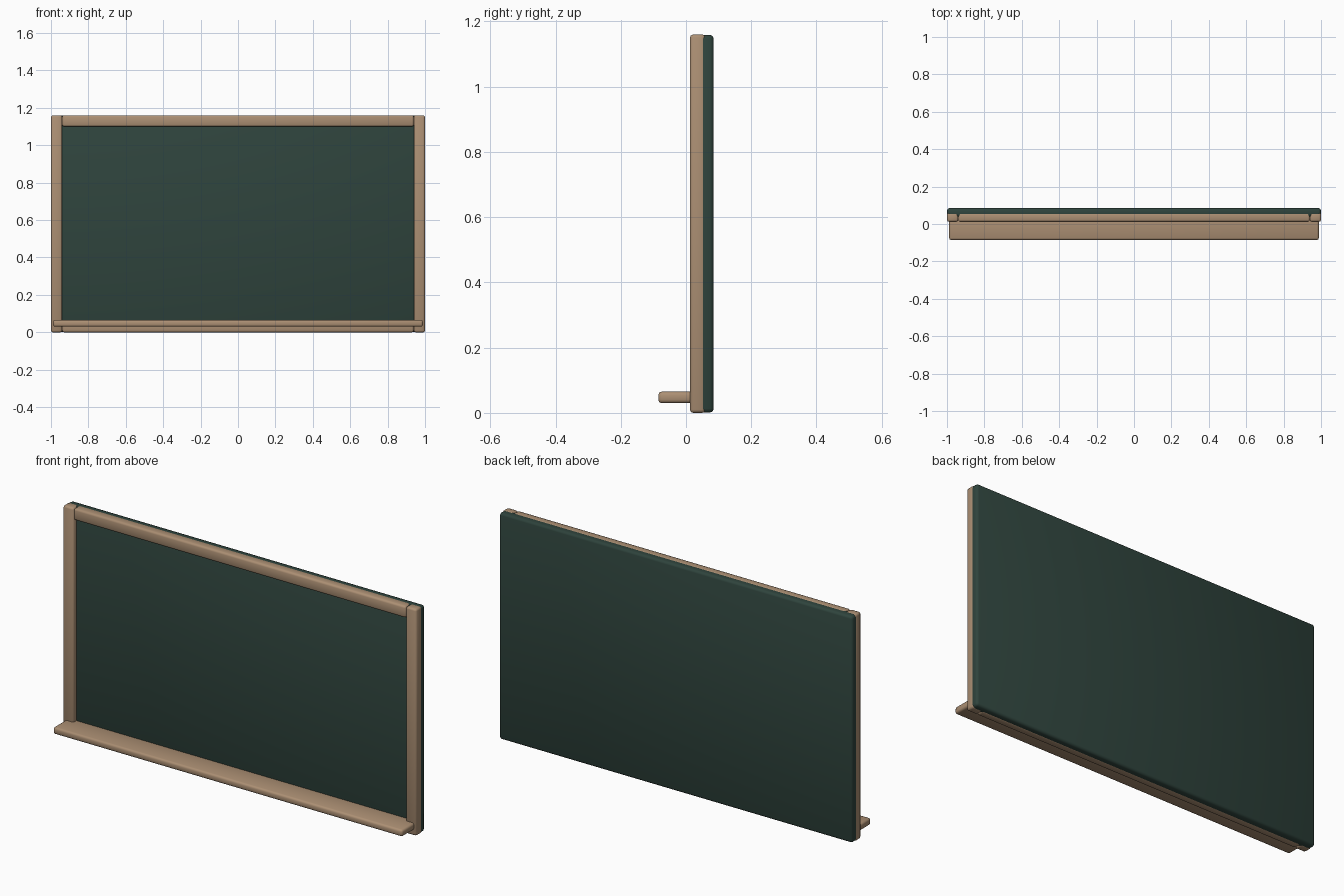
import bpy
import math

cube = bpy.data.objects.get("Cube")
if cube:
    bpy.data.objects.remove(cube, do_unlink=True)


def make_material(name, rgb):
    mat = bpy.data.materials.new(name)
    mat.use_nodes = True
    color = (*rgb, 1.0)
    mat.diffuse_color = color
    bsdf = next(n for n in mat.node_tree.nodes if n.type == 'BSDF_PRINCIPLED')
    bsdf.inputs["Base Color"].default_value = color
    return mat


wood = make_material("light wood", (0.41, 0.275, 0.172))
slate = make_material("dark green slate", (0.028, 0.057, 0.046))


def rounded_box(name, x, y, z, mat, bevel):
    """Box between (min, max) pairs with softened edges."""
    spans = (x, y, z)
    bpy.ops.mesh.primitive_cube_add(size=1, location=[(a + b) / 2 for a, b in spans])
    obj = bpy.context.object
    obj.name = name
    obj.scale = [b - a for a, b in spans]
    bpy.ops.object.transform_apply(location=False, rotation=False, scale=True)
    mod = obj.modifiers.new("soft edges", 'BEVEL')
    mod.width = bevel
    mod.segments = 2
    bpy.ops.object.modifier_apply(modifier=mod.name)
    obj.data.materials.append(mat)
    bpy.ops.object.shade_smooth_by_angle(angle=math.radians(50))
    return obj


HEIGHT = 1.16
FRAME = 0.06
INNER = 1 - FRAME
FRAME_DEPTH = (0.012, 0.06)

# Writing panel, a hair smaller than the frame so the wood covers its rim
rounded_box("board_panel", (-0.999, 0.999), (0.036, 0.085), (0.001, HEIGHT - 0.001), slate, 0.012)

# Side posts
for side, sign in (("left", 1), ("right", -1)):
    rounded_box(side + "_post", sorted((sign * INNER, sign)), FRAME_DEPTH, (0, HEIGHT), wood, 0.01)

# Top and bottom rails
for place, base in (("top", HEIGHT - FRAME), ("bottom", 0)):
    rounded_box(place + "_rail", (-INNER, INNER), FRAME_DEPTH, (base, base + FRAME), wood, 0.01)

# Chalk tray
rounded_box("chalk_tray", (-0.988, 0.988), (-0.085, 0.06), (0.03, 0.065), wood, 0.01)
